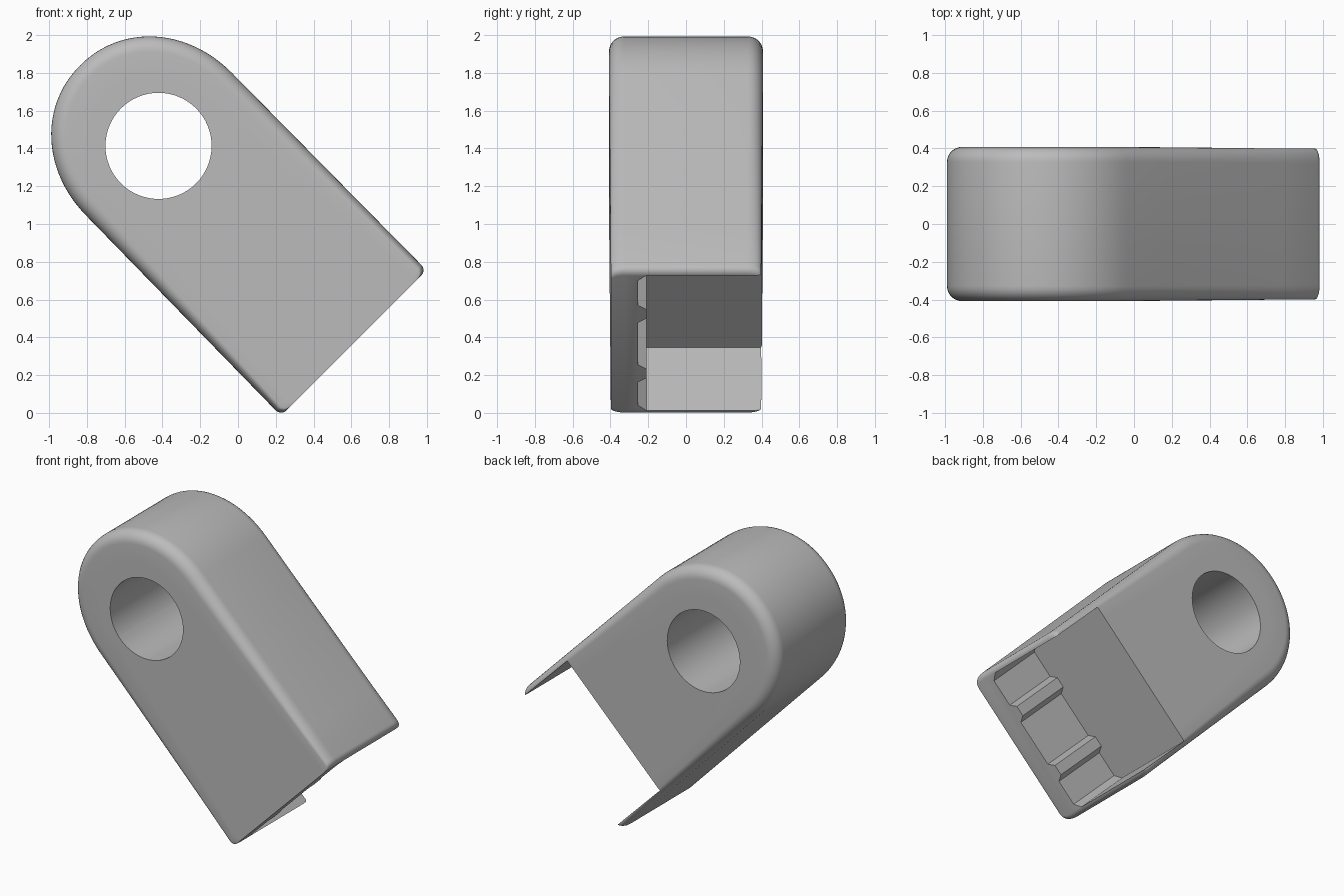
import bpy, bmesh
from math import sin, cos, pi, sqrt, radians
from mathutils import Vector

cube = bpy.data.objects.get("Cube")
if cube:
    bpy.data.objects.remove(cube, do_unlink=True)

grey = bpy.data.materials.new("light grey")
grey.use_nodes = True
colour = (0.5, 0.5, 0.5, 1)
grey.diffuse_color = colour
grey.node_tree.nodes["Principled BSDF"].inputs["Base Color"].default_value = colour

# The part is laid out along u (length) and v (width), tilted 45 degrees in xz
TAIL, HEAD = -0.172, 1.297


def place(u, v, y):
    return Vector(((v - u) / sqrt(2), y, (u + v) / sqrt(2)))


def loft(name, rings):
    """Closed solid through a list of equal-length point rings."""
    bm = bmesh.new()
    loops = [[bm.verts.new(p) for p in ring] for ring in rings]
    n = len(loops[0])
    for a, b in zip(loops, loops[1:]):
        for i in range(n):
            j = (i + 1) % n
            bm.faces.new((a[i], a[j], b[j], b[i]))
    bm.faces.new(loops[0])
    bm.faces.new(loops[-1])
    bmesh.ops.recalc_face_normals(bm, faces=bm.faces)
    mesh = bpy.data.meshes.new(name)
    bm.to_mesh(mesh)
    bm.free()
    mesh.materials.append(grey)
    ob = bpy.data.objects.new(name, mesh)
    bpy.context.collection.objects.link(ob)
    return ob


def outline(inset, y):
    """Square tail with small round corners, straight sides, domed head."""
    def at(u):
        return min(max((u - TAIL) / (HEAD - TAIL), 0), 1)

    def shrink(u):
        return inset * (0.4 + 0.6 * at(u))

    r, half, width, length = 0.04, 0.545, 0.54, 0.595
    side = []
    for i in range(6):
        a = i * pi / 10
        side.append((TAIL + r * (1 - cos(a)), half - r + r * sin(a) - shrink(TAIL)))
    for k in range(1, 5):
        u = TAIL + (HEAD - TAIL) * k / 5
        side.append((u, half + (width - half) * k / 5 - shrink(u)))
    steps, power = 24, 2 / 2.06
    for i in range(steps + 1):
        a = i * pi / 2 / steps
        side.append((HEAD + (length - inset) * max(sin(a), 0) ** power,
                     (width - inset) * max(cos(a), 0) ** power if i < steps else 0))
    both = [(u, w) for u, w in side] + [(u, -w) for u, w in reversed(side[:-1])]
    return [place(u, 0.695 + 0.015 * at(u) + w, y * (0.975 + 0.025 * at(u)))
            for u, w in both]


# Body with rounded front and back rims
R, DEPTH, SEG = 0.08, 0.408, 7
rim = [(0.2, -DEPTH)]
rim += [(R * (1 - sin(a)), -DEPTH + R * (1 - cos(a)))
        for a in (i * pi / 2 / SEG for i in range(SEG + 1))]
levels = rim + [(d, -y) for d, y in reversed(rim)]
body = loft("bracket_body", [outline(d, y) for d, y in levels])

# Round through hole
hole = loft("hole_cutter", [
    [place(HEAD + 0.281 * cos(i * pi / 32), 0.702 + 0.281 * sin(i * pi / 32), y)
     for i in range(64)] for y in (-1, 1)])

# Open slot in the back of the tail, with two ribs left on its floor
low, high, floor, top = 0.19, 1.2, -0.255, -0.21
section = [(low, 0.8), (low, top), (low + 0.04, floor)]
for c in (0.467, 0.912):
    section += [(c - 0.065, floor), (c - 0.035, top), (c + 0.035, top), (c + 0.065, floor)]
section += [(high - 0.04, floor), (high, top), (high, 0.8)]
slot = loft("slot_cutter", [[place(u, v, y) for v, y in section] for u in (-0.6, 0.3)])

for cutter in (hole, slot):
    mod = body.modifiers.new(cutter.name, "BOOLEAN")
    mod.operation = "DIFFERENCE"
    mod.solver = "EXACT"
    mod.object = cutter

# Bake the cuts and smooth the rounded surfaces
for o in bpy.context.selected_objects:
    o.select_set(False)
bpy.context.view_layer.objects.active = body
body.select_set(True)
for mod in list(body.modifiers):
    bpy.ops.object.modifier_apply(modifier=mod.name)
for cutter in (hole, slot):
    bpy.data.objects.remove(cutter, do_unlink=True)
bpy.ops.object.shade_smooth_by_angle(angle=radians(30))
